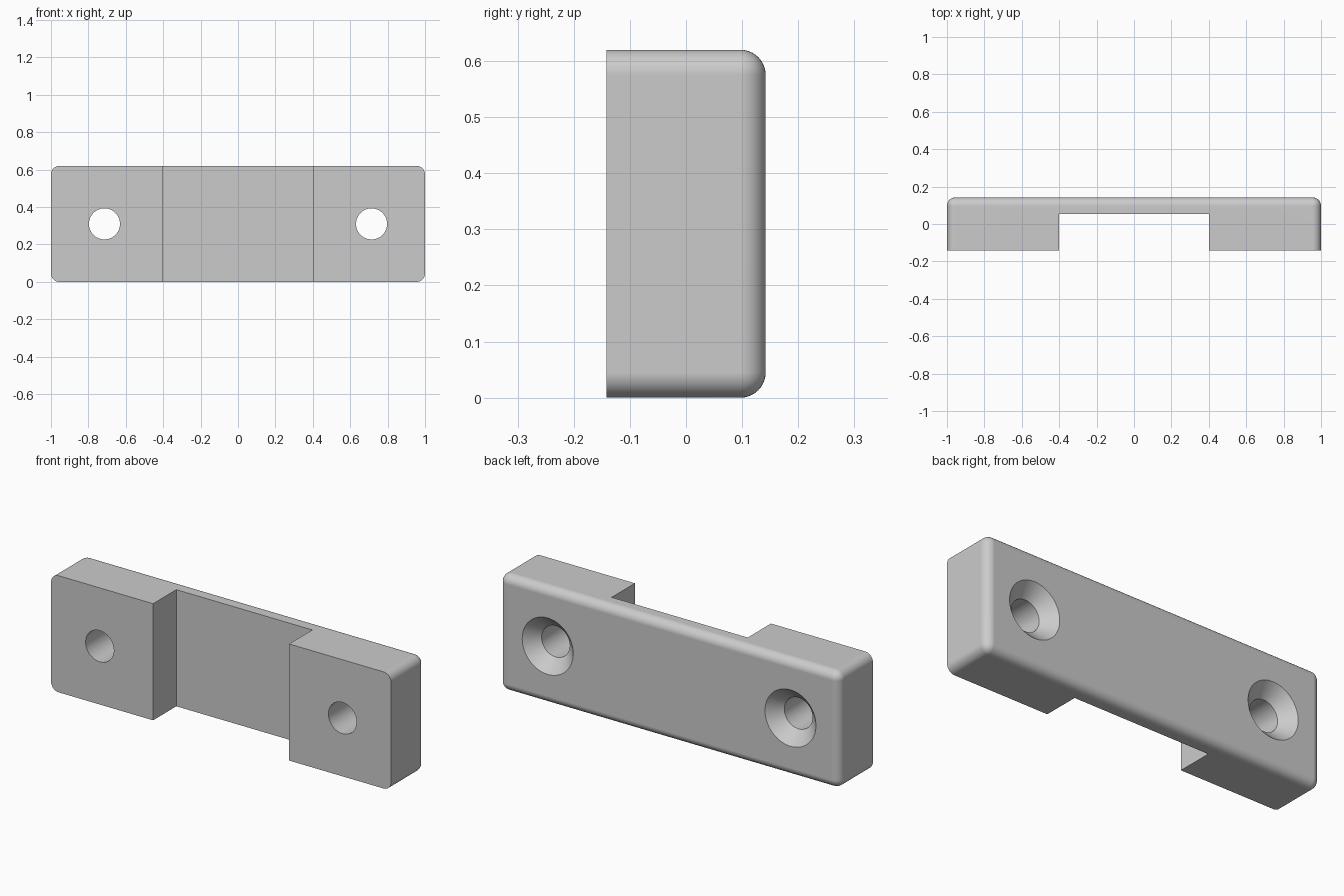
import bpy
import bmesh
from mathutils import Matrix, Vector

WIDTH, DEPTH, HEIGHT = 2.0, 0.284, 0.62
FRONT, BACK = -DEPTH / 2, DEPTH / 2
FILLET = 0.045
HOLE_X, HOLE_R, SINK_R = 0.714, 0.083, 0.15
SINK_DEPTH = SINK_R - HOLE_R
CHANNEL_HALF, CHANNEL_Y = 0.4, 0.053

cube = bpy.data.objects.get("Cube")
if cube:
    bpy.data.objects.remove(cube, do_unlink=True)

grey = bpy.data.materials.new("plain_grey")
grey.use_nodes = True
grey.diffuse_color = (0.6, 0.6, 0.6, 1)
grey.node_tree.nodes["Principled BSDF"].inputs["Base Color"].default_value = (0.6, 0.6, 0.6, 1)


def make_object(name, bm):
    bmesh.ops.recalc_face_normals(bm, faces=bm.faces)
    mesh = bpy.data.meshes.new(name)
    bm.to_mesh(mesh)
    bm.free()
    mesh.materials.append(grey)
    obj = bpy.data.objects.new(name, mesh)
    bpy.context.collection.objects.link(obj)
    return obj


def add_box(bm, size, center):
    matrix = Matrix.Translation(center) @ Matrix.Diagonal((*size, 1))
    bmesh.ops.create_cube(bm, size=1, matrix=matrix)


def add_screw_hole(bm, x):
    # Half profile (radius, y) turned around the hole's axis
    profile = [(0, FRONT - 0.1), (HOLE_R, FRONT - 0.1), (HOLE_R, BACK - SINK_DEPTH),
               (SINK_R + 0.02, BACK + 0.02), (0, BACK + 0.02)]
    verts = [bm.verts.new((x + r, y, HEIGHT / 2)) for r, y in profile]
    edges = [bm.edges.new(pair) for pair in zip(verts, verts[1:])]
    bmesh.ops.spin(bm, geom=verts + edges, cent=(x, 0, HEIGHT / 2), axis=(0, 1, 0),
                   angle=6.283185307, steps=64, use_duplicate=False)
    bmesh.ops.remove_doubles(bm, verts=bm.verts, dist=0.0001)


# Block rounded everywhere except around its flat front
bm = bmesh.new()
add_box(bm, (WIDTH, DEPTH, HEIGHT), Vector((0, 0, HEIGHT / 2)))
rounded = [e for e in bm.edges if any(v.co.y > 0 for v in e.verts)]
bmesh.ops.bevel(bm, geom=rounded, offset=FILLET, offset_type='OFFSET', segments=10,
                profile=0.5, affect='EDGES', clamp_overlap=True)
bracket = make_object("mounting_bracket", bm)

# Cutter for the front channel and both countersunk holes
bm = bmesh.new()
channel_front = FRONT - 0.1
add_box(bm, (2 * CHANNEL_HALF, CHANNEL_Y - channel_front, HEIGHT + 0.2),
        Vector((0, (CHANNEL_Y + channel_front) / 2, HEIGHT / 2)))
for side in (-1, 1):
    add_screw_hole(bm, side * HOLE_X)
cutter = make_object("channel_and_hole_cutter", bm)
cutter.hide_render = True

bpy.ops.object.select_all(action='DESELECT')
bpy.context.view_layer.objects.active = bracket
bracket.select_set(True)
cut = bracket.modifiers.new("cut", 'BOOLEAN')
cut.operation = 'DIFFERENCE'
cut.solver = 'EXACT'
cut.object = cutter
bpy.ops.object.modifier_apply(modifier=cut.name)
bpy.data.objects.remove(cutter, do_unlink=True)

# Smooth fillets and bores, with flat faces kept flat
bpy.ops.object.shade_smooth_by_angle(angle=0.5)
normals = bracket.modifiers.new("flat_faces", 'WEIGHTED_NORMAL')
normals.keep_sharp = True
